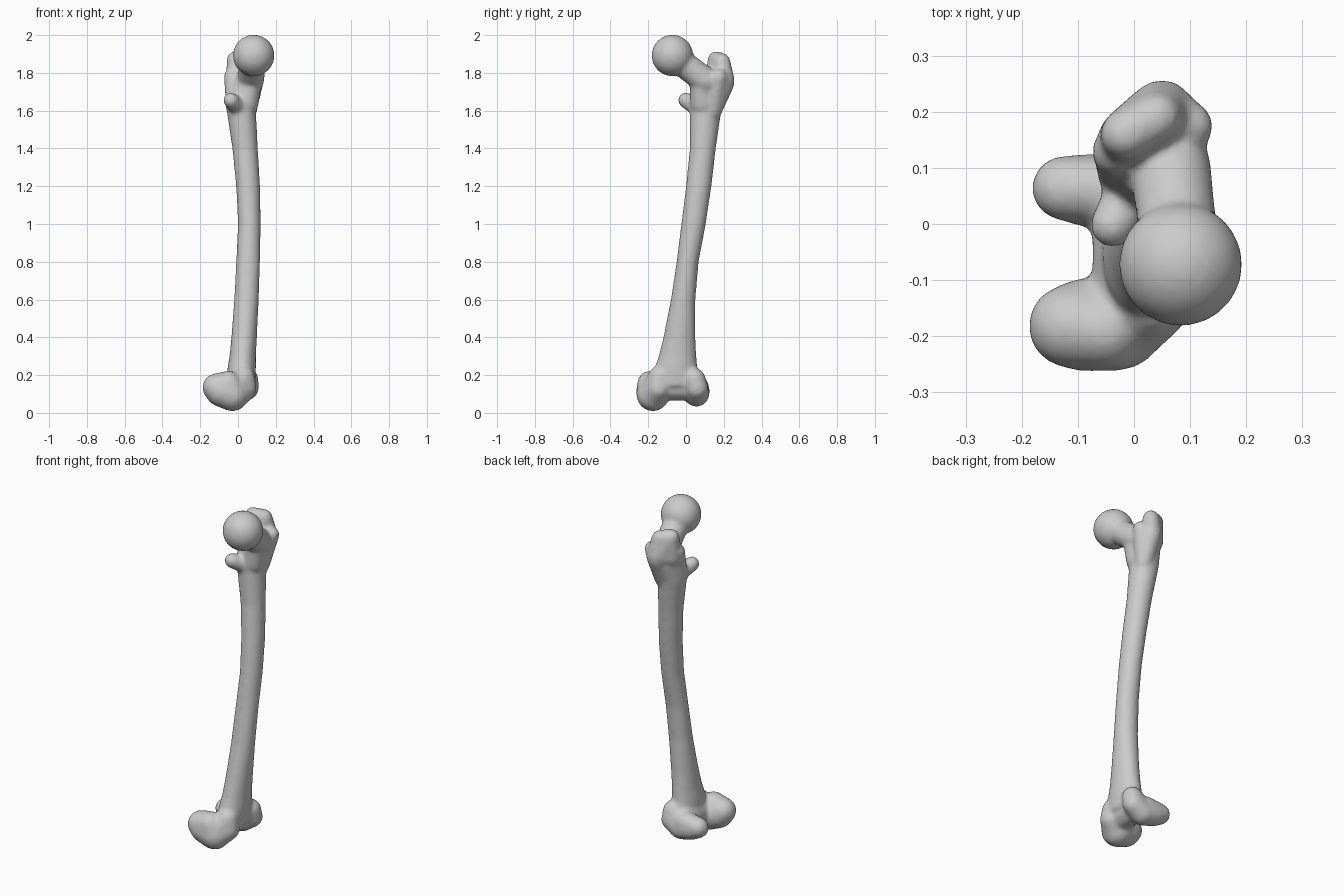
import bpy, bmesh, math
from mathutils import Vector, Matrix

cube = bpy.data.objects.get("Cube")
if cube:
    bpy.data.objects.remove(cube, do_unlink=True)

bm = bmesh.new()


def hull(*balls):
    """Convex skin around balls given as (x, y, z, radius)."""
    part = bmesh.new()
    for x, y, z, r in balls:
        bmesh.ops.create_icosphere(part, subdivisions=3, radius=r,
                                   matrix=Matrix.Translation((x, y, z)))
    out = bmesh.ops.convex_hull(part, input=part.verts)
    junk = [g for g in out["geom_interior"] if isinstance(g, bmesh.types.BMVert)]
    bmesh.ops.delete(part, geom=junk, context='VERTS')
    mesh = bpy.data.meshes.new("part")
    part.to_mesh(mesh)
    part.free()
    bm.from_mesh(mesh)
    bpy.data.meshes.remove(mesh)


def loft(sections, sides=32):
    """Closed tube through ellipses given as (z, x0, x1, y0, y1)."""
    rings = []
    for z, x0, x1, y0, y1 in sections:
        ring = []
        for i in range(sides):
            a = 2 * math.pi * i / sides
            ring.append(bm.verts.new(((x0 + x1 + (x1 - x0) * math.cos(a)) / 2,
                                      (y0 + y1 + (y1 - y0) * math.sin(a)) / 2, z)))
        rings.append(ring)
    for low, high in zip(rings, rings[1:]):
        for i in range(sides):
            j = (i + 1) % sides
            bm.faces.new((low[i], low[j], high[j], high[i]))
    bm.faces.new(rings[0][::-1])
    bm.faces.new(rings[-1])


# bowed shaft, flaring towards both ends
loft([(0.14, -0.06, 0.09, -0.19, 0.08), (0.24, -0.055, 0.095, -0.165, 0.06),
      (0.30, -0.045, 0.095, -0.145, 0.055), (0.40, -0.035, 0.10, -0.12, 0.05),
      (0.60, -0.02, 0.11, -0.08, 0.05), (0.80, -0.01, 0.117, -0.05, 0.067),
      (1.00, 0.0, 0.12, -0.025, 0.105), (1.20, -0.01, 0.117, 0.0, 0.135),
      (1.40, -0.03, 0.105, 0.02, 0.158), (1.60, -0.06, 0.095, 0.02, 0.187),
      (1.70, -0.05, 0.105, 0.03, 0.22), (1.77, -0.04, 0.11, 0.05, 0.22)])

# ball head and neck
hull((0.083, -0.072, 1.892, 0.111))
hull((0.08, -0.03, 1.86, 0.07), (0.065, 0.10, 1.76, 0.073))
hull((0.065, 0.08, 1.75, 0.06), (0.04, 0.09, 1.64, 0.07))

# greater trochanter: crest, outer bulge and front knob
hull((-0.015, 0.16, 1.87, 0.045), (0.04, 0.19, 1.86, 0.045),
     (0.05, 0.20, 1.76, 0.058), (-0.01, 0.15, 1.75, 0.055))
hull((0.10, 0.175, 1.78, 0.042), (0.05, 0.20, 1.74, 0.055), (0.05, 0.14, 1.60, 0.05))
hull((-0.03, 0.13, 1.78, 0.045), (-0.02, 0.09, 1.62, 0.045))

# lesser trochanter
hull((-0.038, -0.002, 1.655, 0.041), (0.0, 0.06, 1.62, 0.05))

# inner condyle
hull((-0.115, -0.182, 0.135, 0.074), (-0.09, -0.18, 0.115, 0.083),
     (-0.03, -0.175, 0.095, 0.087), (-0.05, -0.19, 0.155, 0.068))
hull((-0.03, -0.175, 0.095, 0.085), (0.035, -0.145, 0.13, 0.064),
     (0.03, -0.14, 0.19, 0.06))

# outer condyle
hull((-0.125, 0.064, 0.13, 0.058), (-0.08, 0.06, 0.115, 0.066),
     (-0.01, 0.055, 0.10, 0.068), (-0.03, 0.06, 0.14, 0.060))
hull((-0.01, 0.055, 0.10, 0.068), (0.05, 0.058, 0.13, 0.060),
     (0.05, 0.045, 0.18, 0.058))

# bridge behind the knee groove
hull((0.0, -0.13, 0.14, 0.075), (0.0, 0.03, 0.14, 0.075))

# fuse the parts into one smooth bone
mesh = bpy.data.meshes.new("thigh_bone")
bmesh.ops.recalc_face_normals(bm, faces=bm.faces)
bm.to_mesh(mesh)
bm.free()
bone = bpy.data.objects.new("thigh_bone", mesh)
bpy.context.collection.objects.link(bone)
bpy.context.view_layer.objects.active = bone
bone.select_set(True)

remesh = bone.modifiers.new("fuse", 'REMESH')
remesh.mode = 'VOXEL'
remesh.voxel_size = 0.009
smooth = bone.modifiers.new("soften", 'SMOOTH')
smooth.factor = 0.5
smooth.iterations = 14
for name in ("fuse", "soften"):
    bpy.ops.object.modifier_apply(modifier=name)

# plain bone colour
grey = bpy.data.materials.new("bone_grey")
grey.use_nodes = True
colour = (0.6, 0.6, 0.6, 1)
grey.diffuse_color = colour
grey.node_tree.nodes["Principled BSDF"].inputs["Base Color"].default_value = colour
bone.data.materials.clear()
bone.data.materials.append(grey)
bpy.ops.object.shade_smooth()
